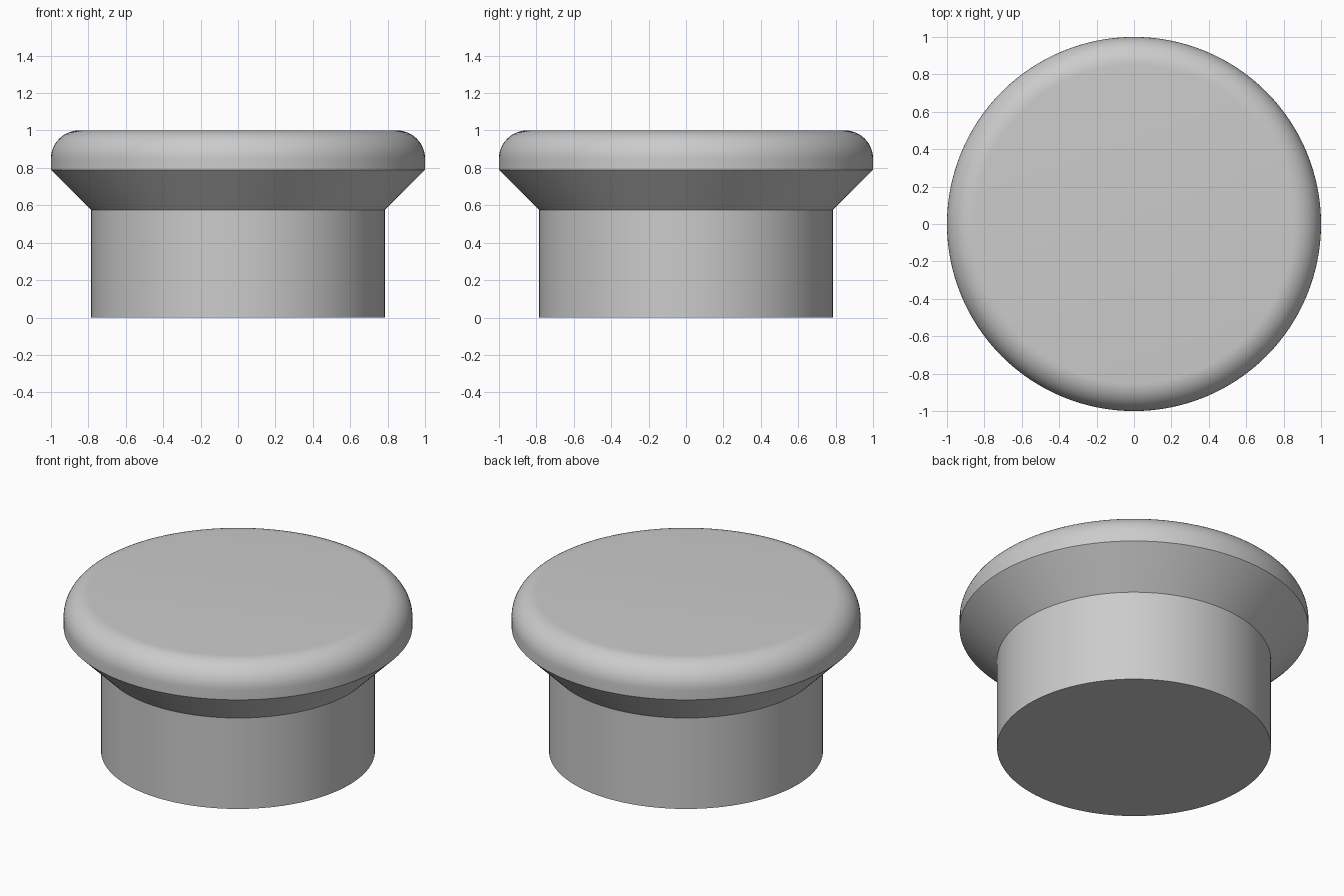
import bpy
import bmesh
from math import sin, cos, pi, radians

if "Cube" in bpy.data.objects:
    bpy.data.objects.remove(bpy.data.objects["Cube"], do_unlink=True)

SEGMENTS = 128
STEM_R, STEM_TOP = 0.785, 0.575
RIM_R, RIM_Z, HEIGHT = 1.0, 0.79, 1.0
FILLET = 0.15

grey = bpy.data.materials.new("light_grey")
grey.use_nodes = True
colour = (0.6, 0.6, 0.6, 1)
grey.diffuse_color = colour
grey.node_tree.nodes["Principled BSDF"].inputs["Base Color"].default_value = colour

# Half outline: straight stem, flared underside, rounded upper rim
profile = [(STEM_R, 0), (STEM_R, STEM_TOP), (RIM_R, RIM_Z)]
STEPS = 12
for i in range(STEPS + 1):
    a = pi / 2 * i / STEPS
    profile.append((RIM_R - FILLET + FILLET * cos(a), HEIGHT - FILLET + FILLET * sin(a)))

# Revolve the outline and close both ends with flat discs
bm = bmesh.new()
rings = []
for r, z in profile:
    angles = [2 * pi * k / SEGMENTS for k in range(SEGMENTS)]
    rings.append([bm.verts.new((r * cos(t), r * sin(t), z)) for t in angles])
for low, high in zip(rings, rings[1:]):
    for k in range(SEGMENTS):
        n = (k + 1) % SEGMENTS
        bm.faces.new((low[k], low[n], high[n], high[k]))
bm.faces.new(rings[0][::-1])
bm.faces.new(rings[-1])

mesh = bpy.data.meshes.new("flared_knob")
bm.to_mesh(mesh)
bm.free()
mesh.materials.append(grey)
knob = bpy.data.objects.new("flared_knob", mesh)
bpy.context.collection.objects.link(knob)

# Smooth sides with crisp stem and flare edges
bpy.ops.object.select_all(action="DESELECT")
knob.select_set(True)
bpy.context.view_layer.objects.active = knob
bpy.ops.object.shade_smooth_by_angle(angle=radians(30))
